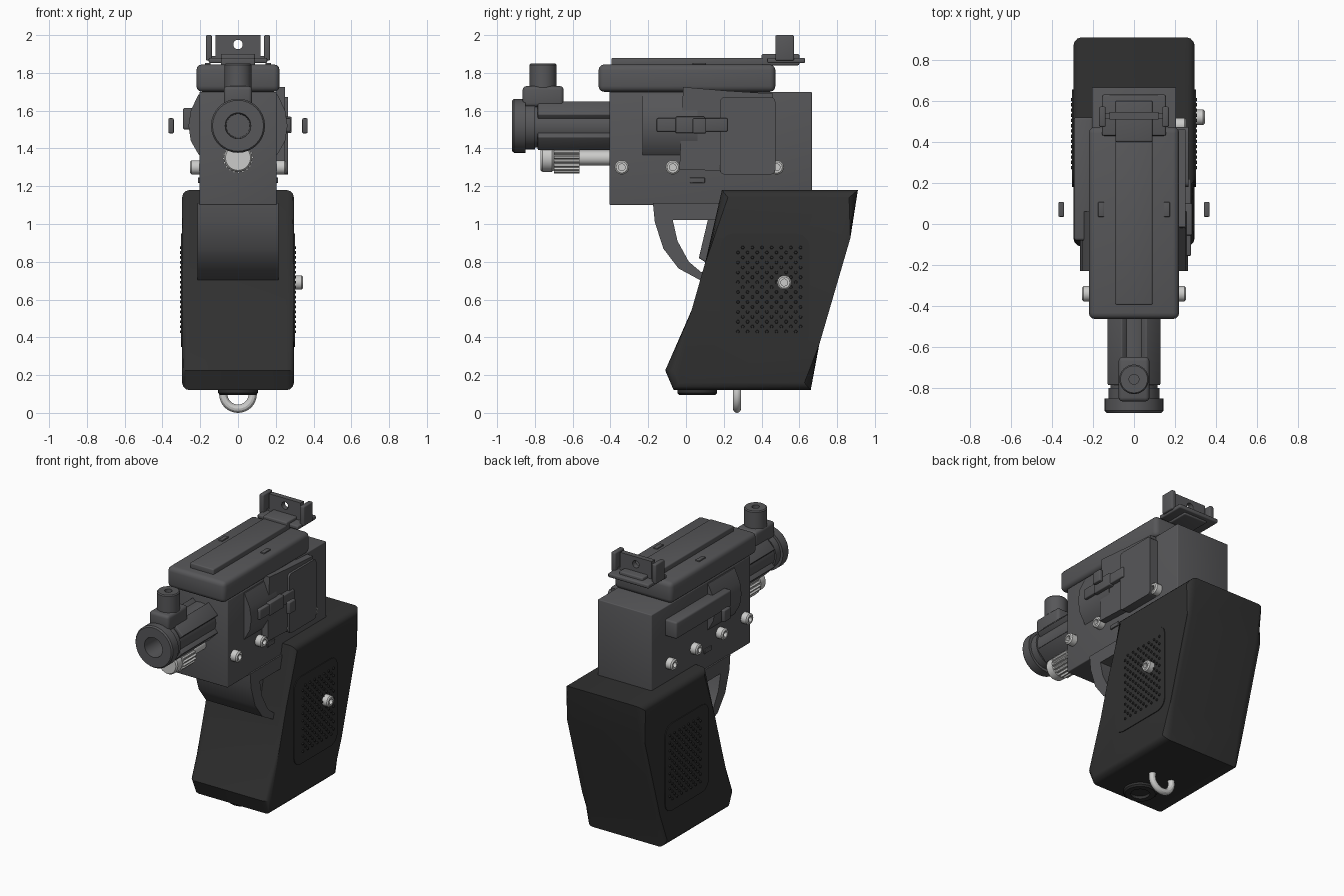
import bpy, bmesh, math
from mathutils import Matrix, Vector

cube = bpy.data.objects.get("Cube")
if cube:
    bpy.data.objects.remove(cube, do_unlink=True)


def material(name, r, g, b, rough=0.5):
    m = bpy.data.materials.new(name)
    m.use_nodes = True
    m.diffuse_color = (r, g, b, 1)
    m.node_tree.nodes["Principled BSDF"].inputs["Base Color"].default_value = (r, g, b, 1)
    m.node_tree.nodes["Principled BSDF"].inputs["Roughness"].default_value = rough
    return m


METAL = material("gunmetal grey", 0.095, 0.095, 0.1)
BLACK = material("grip black", 0.03, 0.03, 0.03)
SILVER = material("bright steel", 0.6, 0.6, 0.59)


def finish(bm, name, mat):
    bmesh.ops.remove_doubles(bm, verts=bm.verts, dist=1e-5)
    bmesh.ops.recalc_face_normals(bm, faces=bm.faces)
    me = bpy.data.meshes.new(name)
    bm.to_mesh(me)
    bm.free()
    ob = bpy.data.objects.new(name, me)
    bpy.context.collection.objects.link(ob)
    me.materials.append(mat)
    bpy.ops.object.select_all(action='DESELECT')
    ob.select_set(True)
    bpy.context.view_layer.objects.active = ob
    bpy.ops.object.shade_smooth_by_angle(angle=math.radians(32))
    return ob


def box(name, xs, ys, zs, mat=METAL, bevel=0, axis=None):
    """Box from ranges; bevels all edges, or only those along one axis."""
    bm = bmesh.new()
    bmesh.ops.create_cube(bm, size=1)
    for v in bm.verts:
        v.co = Vector([sum(r) / 2 + c * abs(r[1] - r[0]) for c, r in zip(v.co, (xs, ys, zs))])
    if bevel:
        edges = [e for e in bm.edges if axis is None
                 or abs((e.verts[0].co - e.verts[1].co)[axis]) > 1e-4]
        bmesh.ops.bevel(bm, geom=edges, offset=bevel, segments=3, profile=0.5, affect='EDGES')
    return finish(bm, name, mat)


def prism(name, pts, lo, hi, axis="x", mat=METAL, bevel=0):
    """Extrude a profile: (y, z) along x, or (x, z) along y."""
    bm = bmesh.new()
    place = (lambda a, b, t: (t, a, b)) if axis == "x" else (lambda a, b, t: (a, t, b))
    rings = [[bm.verts.new(place(a, b, t)) for a, b in pts] for t in (lo, hi)]
    for ring in rings:
        bm.faces.new(ring)
    n = len(pts)
    for i in range(n):
        j = (i + 1) % n
        bm.faces.new((rings[0][i], rings[0][j], rings[1][j], rings[1][i]))
    if bevel:
        k = 0 if axis == "x" else 1
        rim = [e for e in bm.edges if abs((e.verts[0].co - e.verts[1].co)[k]) < 1e-5]
        bmesh.ops.bevel(bm, geom=rim, offset=bevel, segments=3, profile=0.5, affect='EDGES')
    return finish(bm, name, mat)


def lathe(name, profile, origin, direction, mat=METAL, n=32):
    """Spin (radius, distance) points about a direction."""
    bm = bmesh.new()
    m = Matrix.Translation(origin) @ Vector(direction).to_track_quat('Z', 'Y').to_matrix().to_4x4()
    rings = []
    for r, t in profile:
        if r == 0:
            rings.append([bm.verts.new(m @ Vector((0, 0, t)))] * n)
        else:
            rings.append([bm.verts.new(m @ Vector((r * math.cos(a), r * math.sin(a), t)))
                          for a in (2 * math.pi * i / n for i in range(n))])
    for p, q in zip(rings, rings[1:]):
        for i in range(n):
            j = (i + 1) % n
            bm.faces.new(list(dict.fromkeys((p[i], p[j], q[j], q[i]))))
    return finish(bm, name, mat)


def bolt(name, origin, side):
    lathe(name, [(0, -0.03), (.038, -0.03), (.038, .04), (.03, .048), (.018, .048), (.018, .025), (0, .025)],
          origin, (side, 0, 0), SILVER, 18)


# Grip
prism("grip", [(.19, 1.18), (.91, 1.18), (.87, .925), (.705, .36), (.66, .12), (-.065, .12),
               (-.11, .225), (.03, .545), (.10, .79)], -.296, .296, mat=BLACK, bevel=.04)
for s, label in ((1, "left"), (-1, "right")):
    box(label + "_grip_panel", (s * .28, s * .301), (.18, .655), (.35, .95), BLACK, .07, 0)
    # Staggered checkering studs
    bm = bmesh.new()
    for row in range(18):
        for col in range(7):
            y = .275 + col * .051 + (row % 2) * .0255
            bmesh.ops.create_cone(bm, cap_ends=True, segments=6, radius1=.011, radius2=.007, depth=.012,
                                  matrix=Matrix.Translation((s * .302, y, .43 + row * .0262))
                                  @ Matrix.Rotation(s * math.pi / 2, 4, 'Y'))
    finish(bm, label + "_grip_studs", BLACK)
bolt("grip_bolt", (.297, .52, .69), 1)

# Base cap and lanyard ring
lathe("base_cap", [(0, 0), (.105, 0), (.105, .055), (.095, .065), (.06, .065), (.06, .045), (0, .045)],
      (0, .06, .16), (0, 0, -1), BLACK)
bpy.ops.mesh.primitive_torus_add(location=(0, .27, .10), rotation=(math.pi / 2, 0, 0),
                                 major_radius=.078, minor_radius=.022,
                                 major_segments=32, minor_segments=12)
ring = bpy.context.object
ring.name = "lanyard_ring"
ring.data.materials.append(SILVER)
bpy.ops.object.shade_smooth_by_angle()

# Receiver, top cover and rail
box("receiver", (-.205, .205), (-.405, .667), (1.10, 1.70), bevel=.006)
box("top_cover", (-.22, .22), (-.463, .473), (1.70, 1.845), bevel=.03)
box("top_rail", (-.09, .09), (-.395, .41), (1.83, 1.88), bevel=.008)

# Trigger guard and trigger
prism("trigger_guard", [(-.175, 1.11), (-.165, 1.01), (-.12, .87), (-.04, .765), (.08, .70), (.16, .70),
                        (.16, .74), (.08, .745), (.015, .80), (-.045, .91), (-.07, 1.02),
                        (.22, 1.02), (.22, 1.11)], -.215, .215)
prism("trigger", [(.12, 1.04), (.22, 1.04), (.16, .76), (.068, .82)], -.1, .1, bevel=.01)

# Barrel with four rails and a bored muzzle
C = 1.52
lathe("barrel", [(.115, 0), (.115, .4), (.125, .4), (.125, .45), (.143, .45), (.143, .51), (.135, .52),
                 (.068, .52), (.062, .32), (0, .32)], (0, -.4, C), (0, -1, 0))
for i in range(4):
    rail = box("barrel_rail_%d" % (i + 1), (.08, .135), (-.785, -.39), (-.05, .05), bevel=.006)
    rail.matrix_world = Matrix.Translation((0, 0, C)) @ Matrix.Rotation(math.pi / 4 + i * math.pi / 2, 4, 'Y')

# Front sight
box("front_sight_base", (-.075, .075), (-.865, -.648), (1.62, 1.73), bevel=.02)
lathe("front_sight_post", [(.072, 0), (.072, .12), (.066, .127), (.024, .127), (.024, .08), (0, .08)],
      (0, -.757, 1.722), (0, 0, 1))

# Knurled rod below the barrel
R = 1.35
lathe("guide_rod", [(.04, 0), (.04, .17), (.066, .17), (.066, .3), (.074, .31), (.074, .36), (.066, .37), (0, .37)],
      (0, -.4, R), (0, -1, 0), SILVER)
gear = []
for i in range(80):
    a, r = 2 * math.pi * i / 80, (.082 if i % 4 < 2 else .071)
    gear.append((r * math.cos(a), R + r * math.sin(a)))
prism("rod_knurl", gear, -.70, -.565, "y", SILVER)

# Rear sight: base, ears and pierced plate
box("rear_sight_base", (-.155, .155), (.43, .63), (1.852, 1.88), bevel=.008)
box("rear_sight_foot", (-.09, .09), (.40, .60), (1.84, 1.90), bevel=.008)
for s, label in ((1, "left"), (-1, "right")):
    box(label + "_rear_sight_ear", (s * .138, s * .17), (.473, .572), (1.865, 2.0), bevel=.008)
    arc = [(s * .025 * math.sin(a), 1.95 - .025 * math.cos(a)) for a in (math.pi * i / 10 for i in range(11))]
    prism(label + "_rear_sight_plate", [(0, 1.88)] + arc + [(0, 2.0), (s * .12, 2.0), (s * .12, 1.88)],
          .51, .545, "y")
    box(label + "_sight_web", (s * .11, s * .145), (.515, .54), (1.87, 1.89))

# Side fittings shared by both flanks
for s, label in ((1, "left"), (-1, "right")):
    for i, y in enumerate((-.34, -.07, .21, .48)):
        bolt("%s_bolt_%d" % (label, i + 1), (s * .205, y, 1.30), s)
    prism(label + "_bulge", [(s * .19, 1.69), (s * .21, 1.685), (s * .25, 1.6), (s * .262, 1.52),
                             (s * .25, 1.44), (s * .21, 1.37), (s * .19, 1.35)], -.23, .06, "y")
    box(label + "_stud", (s * .34, s * .368), (.035, .107), (1.48, 1.56), bevel=.006)
    box(label + "_cover_inlay", (s * .145, s * .175), (.035, .107), (1.83, 1.853), bevel=.004)
    box(label + "_lower_inlay", (s * .19, s * .213), (.02, .10), (1.217, 1.246), bevel=.004)

# Left flank: slanted plate, raised panel and lever
prism("left_side_plate", [(-.035, 1.29), (-.015, 1.725), (.22, 1.705), (.46, 1.69), (.46, 1.27)], .2, .25)
box("left_raised_panel", (.2, .265), (.18, .473), (1.262, 1.672), bevel=.025, axis=0)
box("left_lever", (.24, .278), (-.155, .22), (1.49, 1.56), bevel=.006)
box("left_lever_pad", (.24, .284), (-.055, .10), (1.482, 1.568), bevel=.006)

# Right flank: long lever
box("right_lever", (-.292, -.2), (-.08, .52), (1.50, 1.615), bevel=.012)
